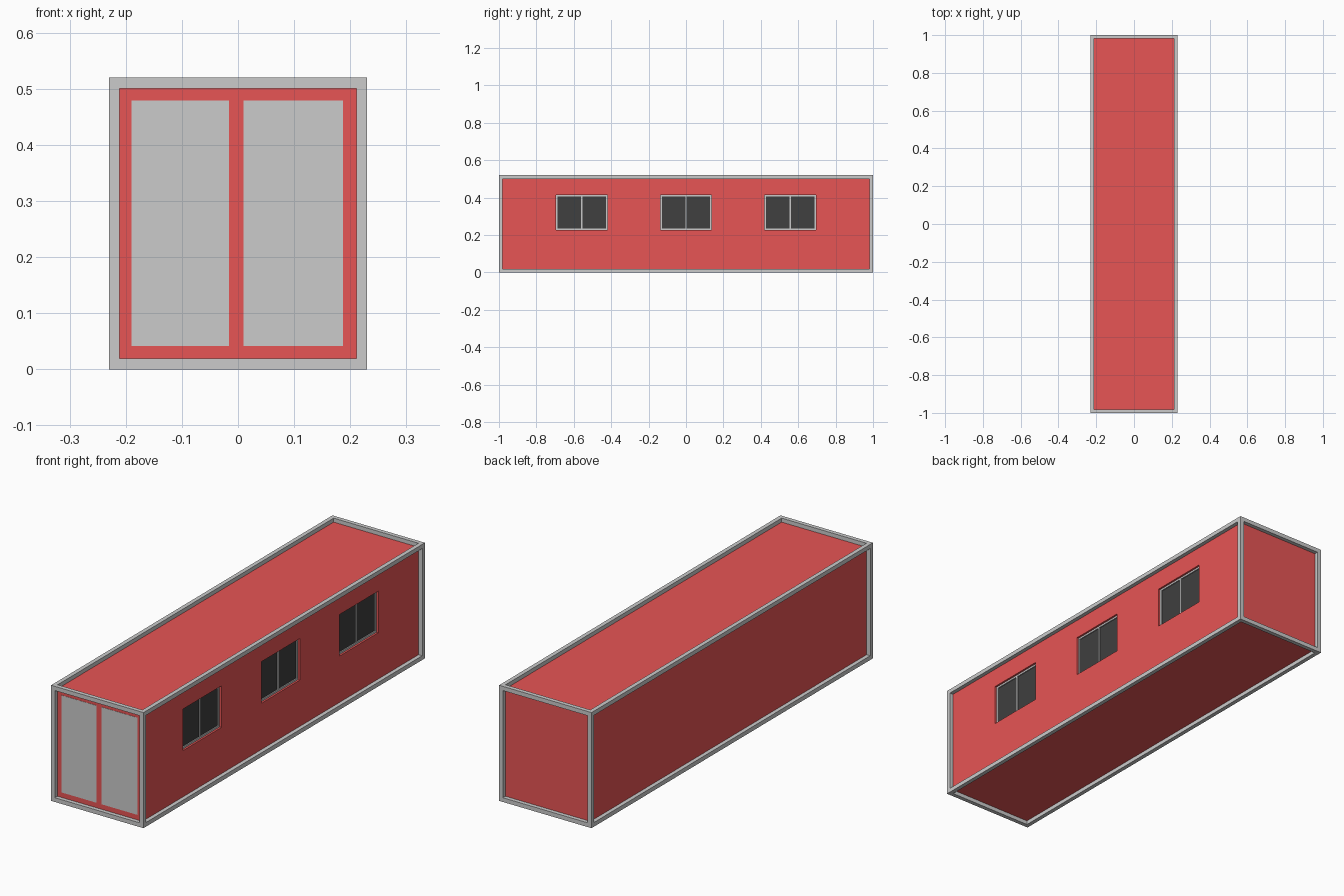
import bpy, bmesh
from mathutils import Matrix, Vector

if "Cube" in bpy.data.objects:
    bpy.data.objects.remove(bpy.data.objects["Cube"])

W, L, H = 0.46, 2.0, 0.52      # overall size
BEAM, RECESS = 0.027, 0.018    # frame face width, panel depth behind frame
WALL_X = W / 2 - RECESS
WALL_Y = L / 2 - RECESS


def material(name, rgb):
    m = bpy.data.materials.new(name)
    m.diffuse_color = (*rgb, 1)
    m.use_nodes = True
    m.node_tree.nodes["Principled BSDF"].inputs["Base Color"].default_value = m.diffuse_color
    return m


red = material("red_paint", (0.80, 0.09, 0.09))
dark = material("dark_glass", (0.05, 0.05, 0.05))


def add_box(bm, lo, hi):
    lo, hi = Vector(lo), Vector(hi)
    mat = Matrix.Translation((lo + hi) / 2) @ Matrix.Diagonal((*(hi - lo), 1))
    bmesh.ops.create_cube(bm, size=1, matrix=mat)


def finish(bm, name, mat=None):
    me = bpy.data.meshes.new(name)
    bm.to_mesh(me)
    bm.free()
    ob = bpy.data.objects.new(name, me)
    bpy.context.collection.objects.link(ob)
    if mat:
        me.materials.append(mat)
    return ob


def boxes(name, extents, mat=None):
    bm = bmesh.new()
    for lo, hi in extents:
        add_box(bm, lo, hi)
    return finish(bm, name, mat)


# Outer frame: a box with each face inset, sunk and left open for the panels
bm = bmesh.new()
add_box(bm, (-W / 2, -L / 2, 0), (W / 2, L / 2, H))
panels = bm.faces[:]
bmesh.ops.inset_individual(bm, faces=panels, thickness=BEAM)
for f in panels:
    push = f.normal * -RECESS
    new = bmesh.ops.extrude_discrete_faces(bm, faces=[f])["faces"]
    bmesh.ops.translate(bm, verts=new[0].verts[:], vec=push)
    bmesh.ops.delete(bm, geom=new, context='FACES_ONLY')
finish(bm, "frame")

# Red walls, roof and floor
walls = boxes("walls", [((-WALL_X, -WALL_Y, RECESS), (WALL_X, WALL_Y, H - RECESS))], red)

# Window openings cut into the right wall
Z0, Z1, HALF = 0.227, 0.414, 0.137
CENTRES = (-0.557, 0, 0.557)
DEPTH, BAR = 0.015, 0.008
cutter = boxes("window_cutter", [((WALL_X - DEPTH, c - HALF, Z0), (WALL_X + 0.05, c + HALF, Z1))
                                 for c in CENTRES])
cutter.hide_render = True
cutter.hide_viewport = True
mod = walls.modifiers.new("window_openings", 'BOOLEAN')
mod.operation = 'DIFFERENCE'
mod.solver = 'EXACT'
mod.object = cutter

# Window sashes and glass
for name, c in zip(("front", "middle", "rear"), CENTRES):
    x0, x1 = WALL_X - DEPTH - 0.002, WALL_X - DEPTH + 0.006
    a, b = c - HALF, c + HALF
    bars = [((x0, y, Z0), (x1, y + BAR, Z1)) for y in (a, c - BAR / 2, b - BAR)]
    bars += [((x0, a, z), (x1, b, z + BAR)) for z in (Z0, Z1 - BAR)]
    boxes(name + "_window_sash", bars)
    boxes(name + "_window_glass", [((x0, a + 0.002, Z0 + 0.002),
                                    (x0 + 0.003, b - 0.002, Z1 - 0.002))], dark)

# Double doors lying flush on the front wall
for name, xa, xb in (("left_door", -0.19, -0.016), ("right_door", 0.01, 0.187)):
    boxes(name, [((xa, -WALL_Y - 0.001, 0.042), (xb, -WALL_Y + 0.004, 0.479))])
